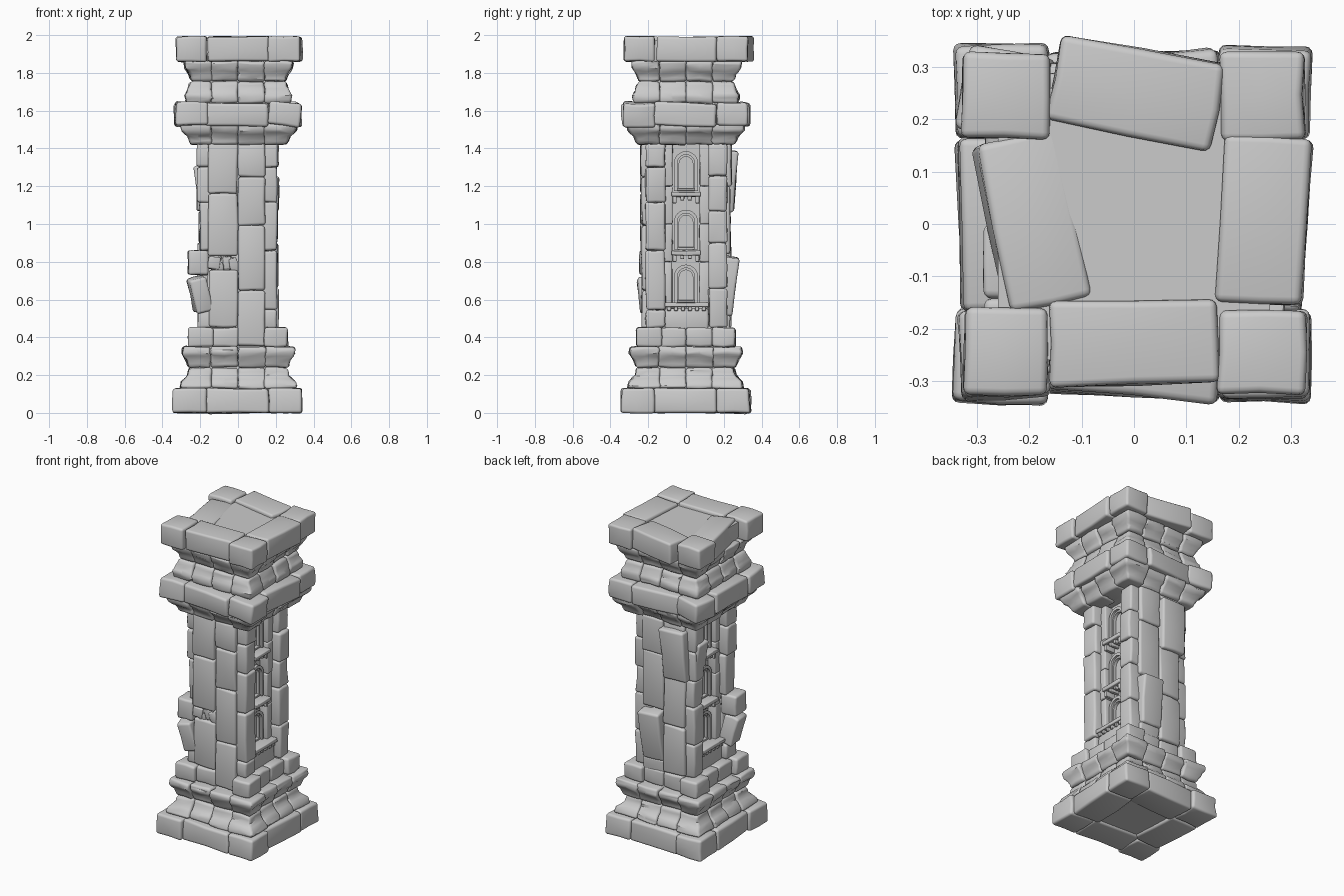
import bpy, bmesh, math, random
from mathutils import Matrix, Euler, Vector

if "Cube" in bpy.data.objects:
    bpy.data.objects.remove(bpy.data.objects["Cube"])

random.seed(7)
R = math.radians


def finish(name, bm):
    bmesh.ops.recalc_face_normals(bm, faces=bm.faces)
    me = bpy.data.meshes.new(name)
    bm.to_mesh(me)
    bm.free()
    ob = bpy.data.objects.new(name, me)
    bpy.context.collection.objects.link(ob)
    return ob


def stone(name, levels, k=0, rot=(0, 0, 0), jit=0.004, bev=0.015):
    """Worn stone lofted through (z, x0, x1, y0, y1) rectangles.
    Modelled on the front side, then turned k quarter turns."""
    bm = bmesh.new()
    rings = []
    for z, x0, x1, y0, y1 in levels:
        rings.append([bm.verts.new(p) for p in
                      ((x0, y0, z), (x1, y0, z), (x1, y1, z), (x0, y1, z))])
    bm.faces.new(rings[0][::-1])
    bm.faces.new(rings[-1])
    for a, b in zip(rings, rings[1:]):
        for i in range(4):
            j = (i + 1) % 4
            bm.faces.new((a[i], a[j], b[j], b[i]))
    if jit:
        bmesh.ops.subdivide_edges(bm, edges=bm.edges[:], cuts=1, use_grid_fill=True)
        for v in bm.verts:
            v.co += Vector([random.uniform(-jit, jit) for _ in range(3)])
    if bev:
        bm.normal_update()
        sharp = [e for e in bm.edges if e.calc_face_angle(0) > 0.8]
        bmesh.ops.bevel(bm, geom=sharp, offset=bev, segments=3, profile=0.5,
                        affect='EDGES', clamp_overlap=True)
    n = len(levels)
    c = Vector((sum(l[1] + l[2] for l in levels) / 2 / n,
                sum(l[3] + l[4] for l in levels) / 2 / n,
                (levels[0][0] + levels[-1][0]) / 2))
    e = Euler([R(a) for a in rot]).to_matrix().to_4x4()
    m = Matrix.Rotation(k * math.pi / 2, 4, 'Z') @ Matrix.Translation(c) @ e @ Matrix.Translation(-c)
    bmesh.ops.transform(bm, matrix=m, verts=bm.verts)
    return finish(name, bm)


def box(name, x0, x1, y0, y1, z0, z1, k=0, rot=(0, 0, 0), jit=0.004, bev=0.014):
    return stone(name, [(z0, x0, x1, y0, y1), (z1, x0, x1, y0, y1)], k, rot, jit, bev)


def ring(name, prof, c, mids, rots={}, inner=0.14):
    """Course of stones: four corners and `mids` stones on each side.
    prof lists (z, outward reach)."""
    g = -0.001
    for k in range(4):
        w = random.uniform(-0.003, 0.01)
        stone(name + "_corner", [(z, c + g, o + w, -o - w, -c - g) for z, o in prof],
              k, rots.get(('c', k), (0, 0, random.uniform(-2, 2))))
        step = 2 * c / mids
        for i in range(mids):
            w = random.uniform(-0.01, 0.006)
            a = -c + i * step
            stone(name + "_block", [(z, a + g, a + step - g, -o - w, -inner) for z, o in prof],
                  k, rots.get(('m', k), [random.uniform(-2.5, 2.5) for _ in range(3)]))


def arch(name, hw, t, z0, z1, y0, y1, k):
    """Round-headed frame: half width hw, thickness t."""
    def outline(r):
        pts = [(-r, z0)]
        for i in range(13):
            a = math.pi * (1 - i / 12)
            pts.append((r * math.cos(a), z1 - hw + r * math.sin(a)))
        return pts + [(r, z0)]
    bm = bmesh.new()
    rows = [[bm.verts.new(p) for p in ((ox, y0, oz), (ix, y0, iz), (ix, y1, iz), (ox, y1, oz))]
            for (ox, oz), (ix, iz) in zip(outline(hw), outline(hw - t))]
    for a, b in zip(rows, rows[1:]):
        for i in range(4):
            j = (i + 1) % 4
            bm.faces.new((a[i], a[j], b[j], b[i]))
    bm.faces.new(rows[0])
    bm.faces.new(rows[-1])
    bmesh.ops.transform(bm, matrix=Matrix.Rotation(k * math.pi / 2, 4, 'Z'), verts=bm.verts)
    finish(name, bm)


# Solid cores behind the masonry
def core(name, prof):
    stone(name, [(z, -a, a, -b, b) for z, a, b in prof], jit=0, bev=0)


core("base_core", [(0.015, .29, .29), (.115, .29, .29), (.2, .235, .235), (.34, .235, .235), (.36, .18, .19), (.46, .17, .19)])
core("shaft_core", [(.4, .105, .18), (1.46, .105, .18)])
core("cap_core", [(1.425, .2, .21), (1.54, .26, .26), (1.62, .26, .26), (1.7, .225, .225), (1.8, .225, .225), (1.88, .26, .26), (1.972, .26, .26)])

# Base courses
ring("plinth", [(0, .34), (.13, .335)], .165, 1, {('m', 0): (0, 0, -3), ('m', 1): (0, 0, -4), ('m', 3): (0, 0, 3)})
ring("lower_moulding", [(.13, .305), (.165, .295), (.2, .262), (.24, .252)], .14, 2)
ring("upper_moulding", [(.24, .258), (.28, .272), (.315, .295), (.35, .29)], .145, 2)
for k in range(4):
    box("pedestal_corner", .138, .262, -.264, -.13, .35, .452, k, (0, 0, random.uniform(-4, 4)))
    box("pedestal_block", -.14, .0, -.235, -.13, .35, .45, k)
    if k:
        box("pedestal_block", .0, .14, -.235, -.13, .35, .45, k)

# Capital courses
ring("neck_moulding", [(1.42, .25), (1.46, .265), (1.495, .3), (1.53, .305)], .14, 2)
ring("cornice", [(1.52, .328), (1.643, .325)], .165, 1,
     {('m', 0): (3, 1, -5), ('m', 1): (0, 3, -4), ('m', 2): (0, 0, 5), ('m', 3): (0, 2, 1),
      ('c', 2): (0, 4, -12), ('c', 0): (0, 6, 0), ('c', 3): (0, -3, 3)})
ring("frieze_lower", [(1.64, .272), (1.68, .278), (1.715, .26), (1.755, .248)], .14, 2)
ring("frieze_upper", [(1.755, .247), (1.79, .258), (1.825, .283), (1.862, .288)], .14, 2)

# Top course, some blocks shifted and tipped
for k in range(4):
    box("top_corner", .162, .328, -.325, -.165, 1.86, 1.992, k, (0, 0, random.uniform(-2, 2)))
box("top_front_block", -.162, .162, -.308, -.146, 1.86, 1.992, rot=(0, 0, 1.5))
box("top_right_block", .166, .332, -.152, .168, 1.86, 1.992, rot=(0, 0, -4))
box("top_back_block", -.155, .163, .168, .335, 1.86, 1.992, rot=(1, 0, -11))
box("top_left_block", -.275, -.115, -.16, .17, 1.85, 1.982, rot=(-1, 5, 12))

# Front and back facing slabs: (x0, x1, z0, z1, lean)
front = [(-.157, -.001, 1.163, 1.425, 0), (-.157, -.001, .833, 1.162, 0), (-.152, -.001, .455, .757, 1),
         (.0, .144, 1.25, 1.425, 0), (.0, .144, .993, 1.249, 1), (.0, .144, .648, .992, 0), (.0, .144, .355, .647, 0)]
back = [(-.147, .001, 1.2, 1.425, 0), (-.147, .001, .84, 1.199, 0), (-.147, .001, .52, .83, 7), (-.147, .001, .42, .518, 0),
        (.002, .152, 1.36, 1.425, 0), (.002, .17, 1.07, 1.39, 4), (.002, .152, .76, 1.08, -2), (.002, .152, .45, .758, 0)]
for name, k, slabs in (("front_slab", 0, front), ("back_slab", 2, back)):
    for x0, x1, z0, z1, lean in slabs:
        d = 0.026 if abs(lean) > 3 else random.uniform(-.008, .004)
        spin = -3 if lean > 3 else 0
        box(name, x0, x1, -.238 - d, -.15, z0, z1, k, (lean, spin, 0))

# Rubble in the broken front joint
for x, z, s in ((-.14, .80, .035), (-.105, .785, .042), (-.06, .80, .04), (-.025, .79, .045), (-.08, .82, .026)):
    box("rubble", x - s / 2, x + s / 2, -.225, -.17, z - s, z + s * .7, rot=(5, random.uniform(-20, 20), 10), bev=.006)

# Window sides (right and left)
for k in (1, 3):
    # corner pillars
    for x0, x1, cuts in ((-.213, -.11, [.45, .545, .86, 1.115, 1.3, 1.425]),
                         (.12, .217, [.45, .66, .9, 1.07, 1.255, 1.425])):
        if k == 3:
            x0, x1 = -x1, -x0
        for z0, z1 in zip(cuts, cuts[1:]):
            if k == 3 and x0 > 0 and z0 == .545:
                continue
            w = random.uniform(-.007, .007)
            box("corner_pillar", x0, x1, -.21 - w, -.09, z0, z1, k,
                (random.uniform(-1.5, 1.5), random.uniform(-1.5, 1.5), random.uniform(-3, 3)))
    # recess jambs
    for s in (-1, 1):
        cuts = [.56, .8, 1.0, 1.2, 1.425]
        a, b = sorted((s * .072, s * .125))
        for z0, z1 in zip(cuts, cuts[1:]):
            box("recess_jamb", a, b, -.155 - random.uniform(0, .008), -.095, z0, z1 - .001, k, jit=.003, bev=.008)
    # arched windows with bracketed ledges
    for z, top in ((.585, .785), (.865, 1.075), (1.175, 1.385)):
        arch("window_outer_arch", .064, .018, z, top, -.138, -.095, k)
        arch("window_inner_arch", .048, .012, z, top - .017, -.124, -.095, k)
        box("window_foot", -.046, .046, -.128, -.095, z, z + .012, k, jit=0, bev=.003)
        if z > .6:
            box("window_ledge", -.077, .077, -.18, -.095, z - .03, z - .006, k, jit=.002, bev=.005)
            for x in (-.06, -.02, .02, .06):
                h = .035 if abs(x) > .05 else .02
                box("ledge_bracket", x - .01, x + .01, -.167, -.095, z - .03 - h, z - .028, k, jit=.001, bev=.004)
    # sill with row of teeth
    box("window_sill", -.112, .118, -.198, -.1, .56, .585, k, jit=.002, bev=.005)
    for i in range(6):
        x = -.09 + i * .037
        box("sill_tooth", x - .01, x + .01, -.192, -.1, .54, .562, k, jit=.001, bev=.004)
    box("sill_block", -.112, .12, -.18, -.1, .44, .555, k, jit=.003)

# Displaced stones at the broken front left corner
box("loose_corner_block", -.265, -.16, -.245, -.12, .73, .86, rot=(0, 1, 4))
box("loose_leaning_stone", -.25, -.155, -.25, -.12, .535, .72, rot=(5, -14, 8))
box("loose_leaning_stone", -.225, -.16, .1, .2, 1.14, 1.31, rot=(0, -7, 0))
box("loose_front_chip", -.16, -.1, -.235, -.17, .76, .825, rot=(0, 8, 6), bev=.008)

# Smooth worn faces, crisp joints
bpy.ops.object.select_all(action='SELECT')
bpy.context.view_layer.objects.active = bpy.context.selected_objects[0]
bpy.ops.object.shade_smooth_by_angle(angle=R(40))
